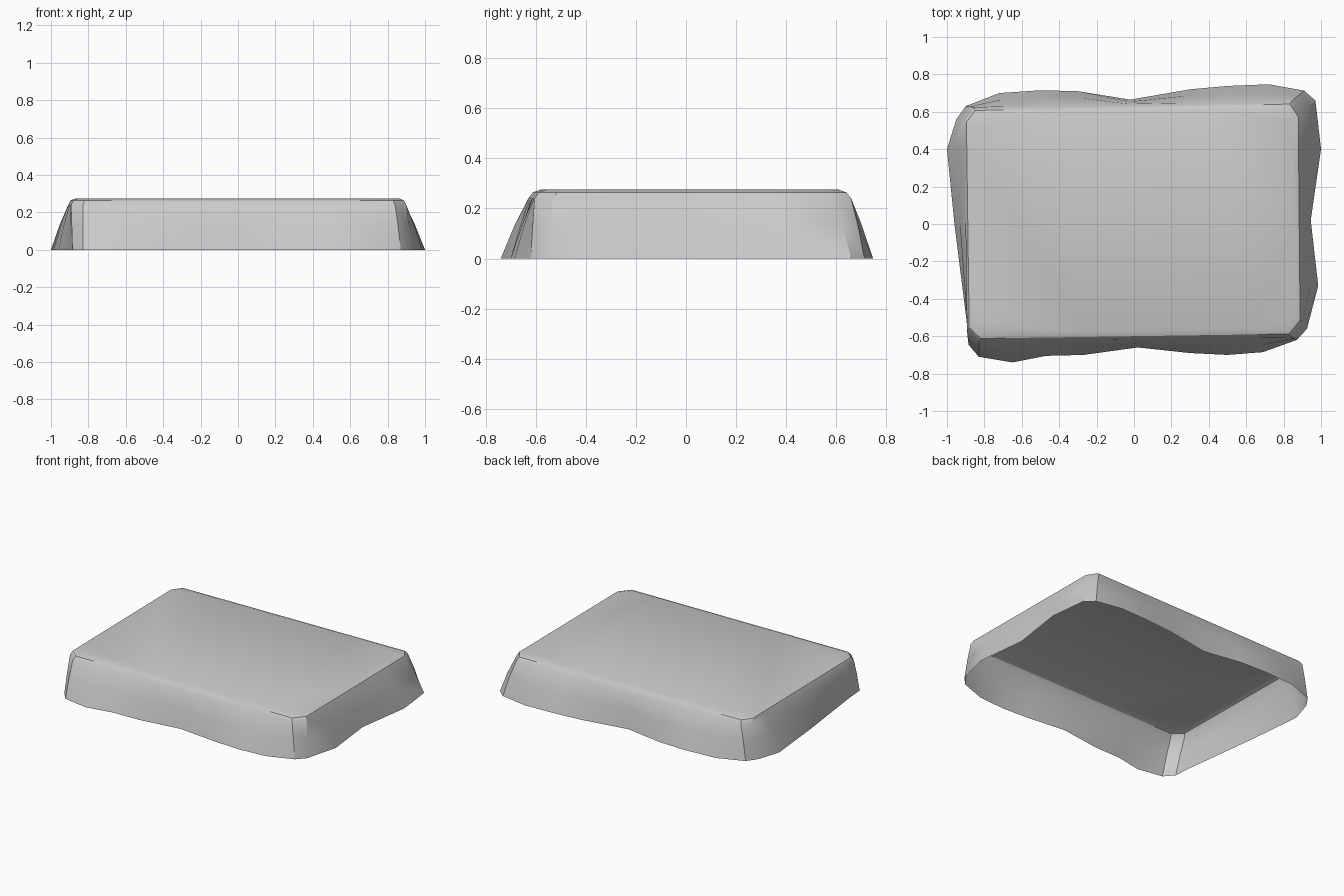
import bpy, bmesh
from mathutils import Vector

if "Cube" in bpy.data.objects:
    bpy.data.objects.remove(bpy.data.objects["Cube"])

# Each side, clockwise from above: hem points on the floor, then the two ends of its straight upper edge
sides = [
    # left
    ([(-.885, -.645), (-.895, -.52), (-.96, 0), (-1, .4), (-.95, .56)],
     (-.893, -.57), (-.908, .56)),
    # back
    ([(-.9, .63), (-.72, .70), (-.5, .715), (-.3, .71), (-.02, .665), (.3, .72),
      (.5, .738), (.72, .747), (.91, .713)],
     (-.86, .625), (.845, .66)),
    # right
    ([(.97, .66), (1, .4), (.945, .02), (.985, -.33), (.925, -.56)],
     (.89, .59), (.9, -.53)),
    # front
    ([(.87, -.62), (.69, -.685), (.5, -.70), (.3, -.69), (.02, -.66), (-.27, -.70),
      (-.47, -.705), (-.65, -.74), (-.83, -.71)],
     (.84, -.605), (-.83, -.63)),
]

hem, edge = [], []
for pts, a, b in sides:
    pts = [Vector(p) for p in pts]
    a, b = Vector(a), Vector(b)
    axis = pts[-1] - pts[0]
    for p in pts:
        t = (p - pts[0]).dot(axis) / axis.length_squared
        hem.append(p)
        edge.append(a.lerp(b, t))


def inset(p, dx, dy):
    return Vector((p.x * (1 - dx / .9), p.y * (1 - dy / .63)))


# Rings from the wavy hem up to the rounded top edge
levels = [
    (hem, 0),
    ([h.lerp(e, .48) for h, e in zip(hem, edge)], .13),
    (edge, .24),
    ([inset(p, .012, .018) for p in edge], .264),
    ([inset(p, .04, .048) for p in edge], .275),
]

bm = bmesh.new()
rings = [[bm.verts.new((p.x, p.y, z)) for p in pts] for pts, z in levels]
n = len(hem)
for lo, hi in zip(rings, rings[1:]):
    for i in range(n):
        j = (i + 1) % n
        bm.faces.new((lo[i], hi[i], hi[j], lo[j]))

# Flat top; the underside stays open
bm.faces.new(rings[-1][::-1])

mesh = bpy.data.meshes.new("draped_cover")
bm.to_mesh(mesh)
bm.free()
cover = bpy.data.objects.new("draped_cover", mesh)
bpy.context.collection.objects.link(cover)
bpy.context.view_layer.objects.active = cover
cover.select_set(True)
bpy.ops.object.shade_smooth_by_angle(angle=0.56)
